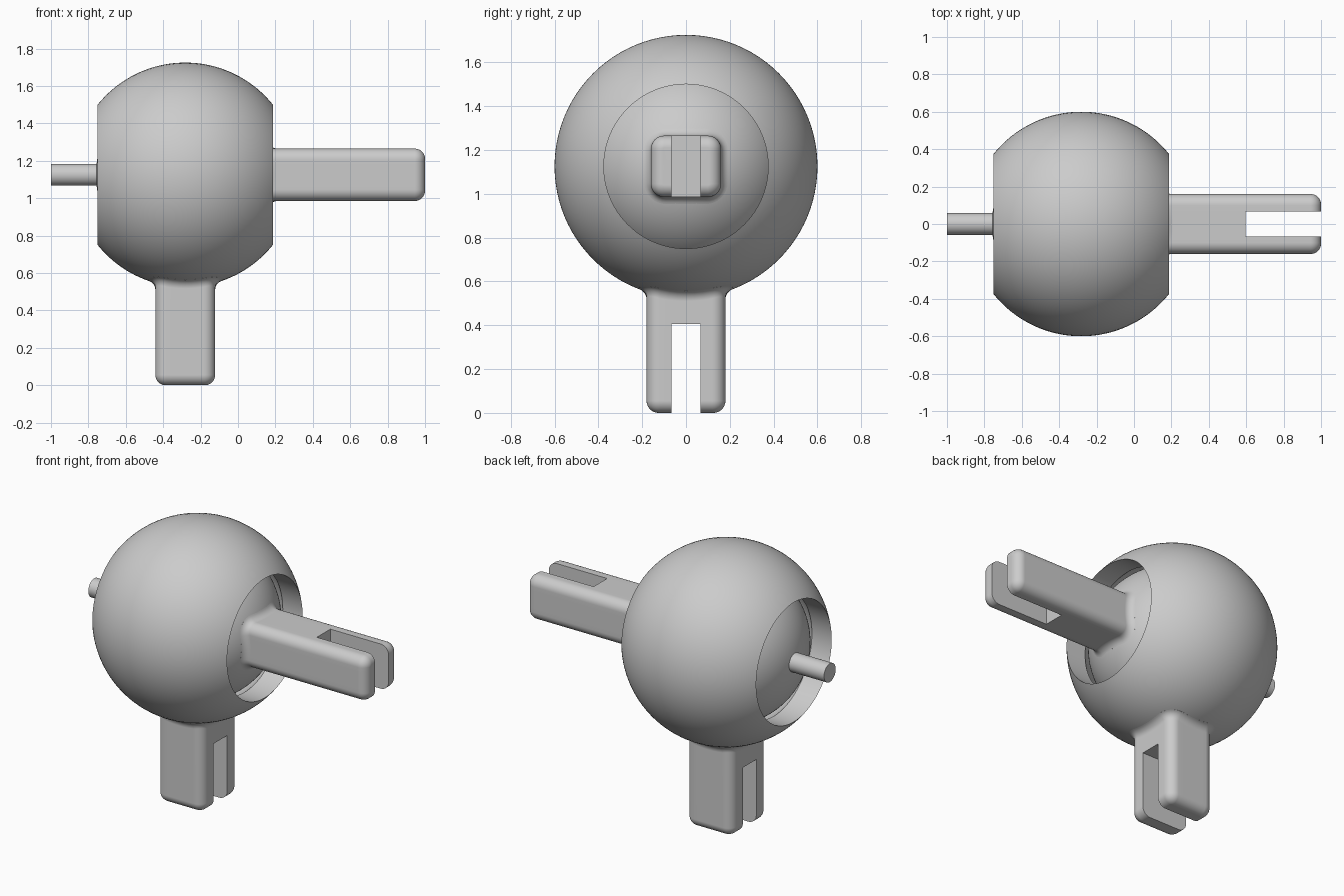
import bpy, bmesh
from math import sin, cos, pi, sqrt, atan2
from mathutils import Vector, Matrix

cube = bpy.data.objects.get("Cube")
if cube:
    bpy.data.objects.remove(cube, do_unlink=True)

CENTRE = Vector((-0.282, 0, 1.125))
SHELL_R, SOCKET_R, BALL_R, BORE_R, PIN_R = 0.6, 0.5, 0.478, 0.375, 0.058
X, Y, Z = Vector((1, 0, 0)), Vector((0, 1, 0)), Vector((0, 0, 1))

grey = bpy.data.materials.new("plain grey")
grey.use_nodes = True
colour = (0.6, 0.6, 0.6, 1)
grey.diffuse_color = colour
grey.node_tree.nodes["Principled BSDF"].inputs["Base Color"].default_value = colour


def make_object(name, bm):
    bmesh.ops.remove_doubles(bm, verts=bm.verts, dist=1e-5)
    bmesh.ops.recalc_face_normals(bm, faces=bm.faces)
    mesh = bpy.data.meshes.new(name)
    bm.to_mesh(mesh)
    bm.free()
    mesh.materials.append(grey)
    obj = bpy.data.objects.new(name, mesh)
    bpy.context.collection.objects.link(obj)
    return obj


def smooth(obj):
    bpy.ops.object.select_all(action='DESELECT')
    obj.select_set(True)
    bpy.context.view_layer.objects.active = obj
    bpy.ops.object.shade_smooth_by_angle(angle=pi / 6)
    obj.modifiers.new("weighted normals", 'WEIGHTED_NORMAL').keep_sharp = True


def bridge(bm, rings, closed=False):
    """Skin a list of equal point rings with quads."""
    loops = [[bm.verts.new(p) for p in ring] for ring in rings]
    pairs = list(zip(loops, loops[1:])) + ([(loops[-1], loops[0])] if closed else [])
    for a, b in pairs:
        for i in range(len(a)):
            j = (i + 1) % len(a)
            bm.faces.new((a[i], a[j], b[j], b[i]))
    return loops


def lathe(name, profile, closed, segments=96):
    """Turn (x, radius) points about the x axis through the centre."""
    bm = bmesh.new()
    turns = [2 * pi * i / segments for i in range(segments)]
    loops = bridge(bm, [[CENTRE + Vector((x, r * cos(t), r * sin(t))) for t in turns]
                        for x, r in profile], closed)
    if not closed:
        bm.faces.new(loops[0])
        bm.faces.new(loops[-1])
    obj = make_object(name, bm)
    smooth(obj)


def arc(radius, start, end, steps):
    angles = [start + (end - start) * i / steps for i in range(steps + 1)]
    return [(radius * cos(a), radius * sin(a)) for a in angles]


def rounded_outline(hu, hv, corner):
    """Corner centres and outward normals round a rectangle, with split sides."""
    cu, cv = hu - corner, hv - corner
    centres = [(cu, cv), (-cu, cv), (-cu, -cv), (cu, -cv)]
    points = []
    for q, c in enumerate(centres):
        here, after = Vector(c), Vector(centres[(q + 1) % 4])
        for i in range(9):
            a = (q + i / 8) * pi / 2
            normal = Vector((cos(a), sin(a)))
            points.append((here, normal))
        points += [(here.lerp(after, k / 6), normal) for k in range(1, 6)]
    return points


def forked_arm(name, hu, hv, length, axes, ball_r, slot_depth, slot_half=0.067):
    """Rounded bar blended into a ball, with a slot cut in its free end."""
    corner, end_round, fillet = 0.06, 0.055, 0.05
    outline = rounded_outline(hu, hv, corner)
    rings = []

    # rounded free end
    for i in range(9):
        a = i / 8 * pi / 2
        w = length - end_round + end_round * cos(a)
        grow = corner - end_round * (1 - sin(a))
        rings.append([(c + n * grow).to_3d() + Z * w for c, n in outline])

    # fillet rolling along the ball
    blend = [[] for _ in range(9)]
    for c, n in outline:
        mid = c + n * (corner + fillet)
        mid = Vector((mid.x, mid.y, sqrt((ball_r + fillet) ** 2 - mid.length_squared)))
        for k, ring in enumerate(blend):
            ring.append(mid + fillet * (-n.to_3d()).slerp(-mid.normalized(), k / 8))
    rings += blend

    # flat root buried in the ball
    rings.append([Vector((p.x, p.y, 0.83 * ball_r)) for p in blend[-1]])

    bm = bmesh.new()
    loops = bridge(bm, rings)
    bm.faces.new(loops[0])
    bm.faces.new(loops[-1])
    place = Matrix.Translation(CENTRE) @ Matrix(axes).transposed().to_4x4()
    bm.transform(place)
    obj = make_object(name, bm)

    # slot
    cut = bmesh.new()
    bmesh.ops.create_cube(cut, size=1)
    cut.transform(place @ Matrix.Translation((0, 0, length))
                  @ Matrix.Diagonal((2 * slot_half, 1, 2 * slot_depth, 1)))
    cutter = make_object(name + "_slot_cutter", cut)
    cutter.hide_render = True
    boolean = obj.modifiers.new("slot", 'BOOLEAN')
    boolean.operation, boolean.solver, boolean.object = 'DIFFERENCE', 'EXACT', cutter
    bpy.ops.object.select_all(action='DESELECT')
    obj.select_set(True)
    bpy.context.view_layer.objects.active = obj
    bpy.ops.object.modifier_apply(modifier=boolean.name)
    bpy.data.objects.remove(cutter, do_unlink=True)
    smooth(obj)


# hollow outer shell, open at both ends of the bore
outer = atan2(BORE_R, sqrt(SHELL_R ** 2 - BORE_R ** 2))
inner = atan2(BORE_R, sqrt(SOCKET_R ** 2 - BORE_R ** 2))
lathe("socket_shell", arc(SHELL_R, outer, pi - outer, 48)
      + arc(SOCKET_R, pi - inner, inner, 24), True)

# inner ball with its short pin
neck = pi - atan2(PIN_R, sqrt(BALL_R ** 2 - PIN_R ** 2))
lathe("inner_ball_and_pin", arc(BALL_R, 0.01, neck, 48) + [(-0.718, PIN_R)], False)

# forked side arm and forked leg
forked_arm("side_arm", 0.16, 0.14, 1.282, (Y, Z, X), BALL_R, 0.405)
forked_arm("lower_leg", 0.18, 0.16, 1.125, (Y, X, -Z), SHELL_R, 0.405)
